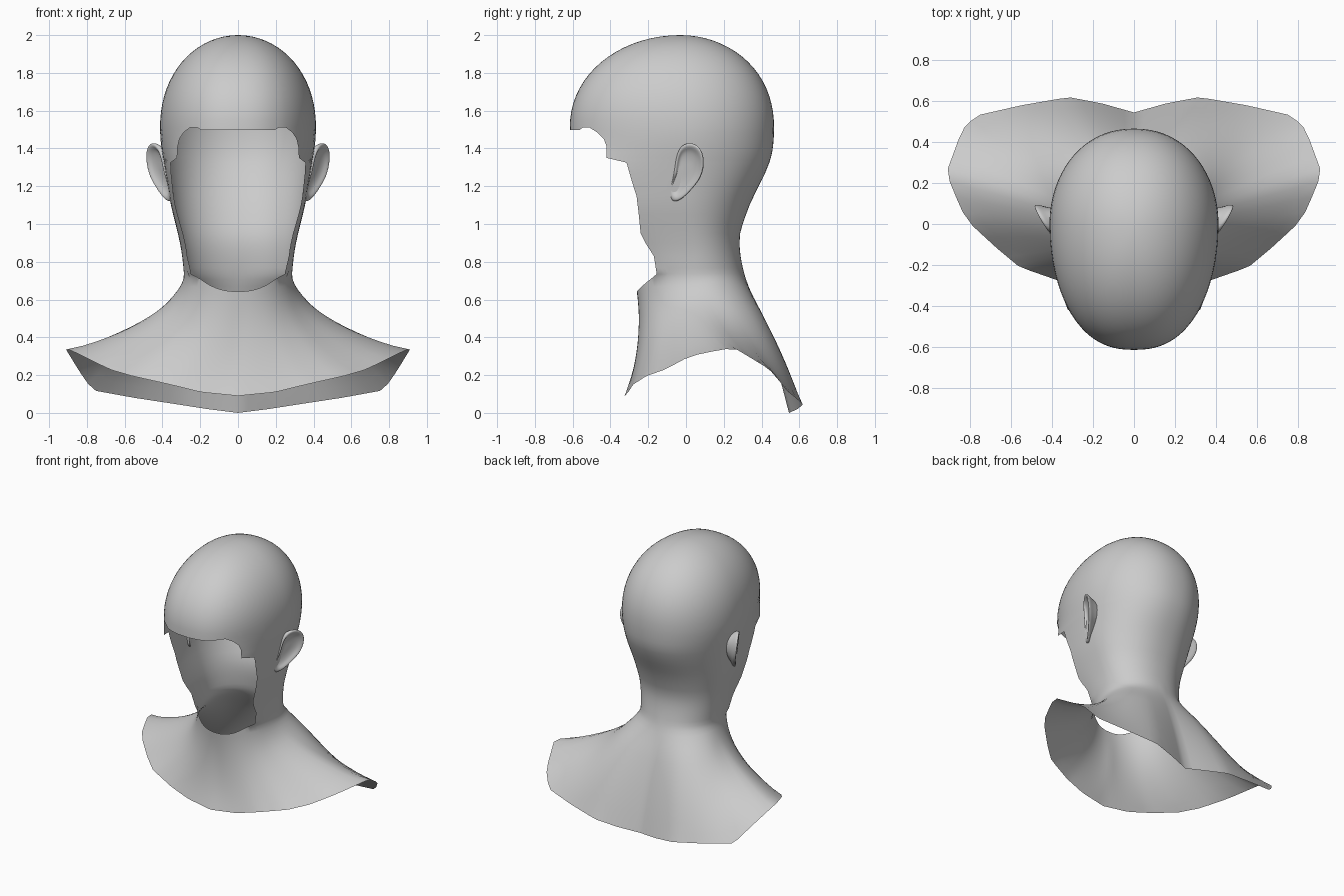
import bpy, bmesh
from math import sin, cos, pi, acos
from mathutils import Vector

if "Cube" in bpy.data.objects:
    bpy.data.objects.remove(bpy.data.objects["Cube"])


def lerp_table(rows, t):
    """Piecewise linear lookup; rows are (key, values...) with rising key."""
    if t <= rows[0][0]:
        return rows[0][1:]
    for a, b in zip(rows, rows[1:]):
        if t <= b[0]:
            f = (t - a[0]) / (b[0] - a[0])
            return [p + (q - p) * f for p, q in zip(a[1:], b[1:])]
    return rows[-1][1:]


def smooth_table(rows, t):
    """Lookup softened by averaging neighbouring samples."""
    s = [lerp_table(rows, t + d) for d in (-0.04, 0, 0.04)]
    return [(a + 2 * b + c) / 4 for a, b, c in zip(*s)]


def make_object(name, rings, closed=False, cap=False, subsurf=0):
    bm = bmesh.new()
    grid = [[bm.verts.new(p) if p else None for p in r] for r in rings]
    n = len(grid[0])
    for r, s in zip(grid, grid[1:]):
        for j in range(n if closed else n - 1):
            k = (j + 1) % n
            quad = (r[j], s[j], s[k], r[k])
            if all(quad):
                bm.faces.new(quad)
    if cap:
        bm.faces.new(grid[-1])
    bmesh.ops.remove_doubles(bm, verts=bm.verts, dist=1e-4)
    bmesh.ops.recalc_face_normals(bm, faces=bm.faces)
    top = max(bm.faces, key=lambda f: f.calc_center_median().z)
    if not closed and top.normal.z < 0:
        bmesh.ops.reverse_faces(bm, faces=bm.faces)
    for f in bm.faces:
        f.smooth = True
    me = bpy.data.meshes.new(name)
    bm.to_mesh(me)
    bm.free()
    ob = bpy.data.objects.new(name, me)
    bpy.context.collection.objects.link(ob)
    mir = ob.modifiers.new("mirror", 'MIRROR')
    mir.use_axis[0] = True
    if subsurf:
        sub = ob.modifiers.new("smooth", 'SUBSURF')
        sub.levels = sub.render_levels = subsurf
    return ob


M, N = 10, 30      # columns across the face opening, and round the rest


def ring(yf, w, ym, yb, z, split, is_open=False):
    """Half ring; the first M columns span the face opening."""
    pts = []
    for j in range(M + N + 1):
        if is_open and j < M:
            pts.append(None)
            continue
        a = split * j / M if j < M else split + (pi - split) * (j - M) / N
        c = cos(a)
        x = w * sin(a) ** (0.83 if c > 0 else 0.92) if 0 < j < M + N else 0.0
        y = ym + ((yf - ym) * c if c > 0 else (ym - yb) * c)
        pts.append(Vector((x, y, z)))
    return pts


rings = []
# Cranium dome
brow = acos(0.51 / 0.615)
for i in range(19):
    c = cos(pi / 2 * i / 18)
    s = (1 - c ** 2.12) ** 0.5 if i else 0
    ym = -0.03 * c
    rings.append(ring(ym + (-0.615 - ym) * s, 0.413 * s, ym,
                      ym + (0.466 - ym) * s, 1.51 + 0.49 * c, brow))
for j in range(M - 2):
    rings[-1][j].z -= 0.012

# Head sides: (z, front y, half width, middle y, back y)
head = [(0.66, -0.27, 0.287, 0.05, 0.325), (0.72, -0.30, 0.285, 0.05, 0.31),
        (0.85, -0.45, 0.297, 0.04, 0.284), (0.95, -0.58, 0.318, 0.02, 0.283),
        (1.10, -0.68, 0.356, 0.0, 0.335), (1.30, -0.72, 0.389, 0.0, 0.435),
        (1.38, -0.64, 0.402, 0.0, 0.458), (1.46, -0.615, 0.413, 0.0, 0.466)]
# Face opening edge: (z, y)
edge = [(0.735, -0.155), (0.83, -0.17), (0.90, -0.215),
        (0.95, -0.24), (1.05, -0.25), (1.15, -0.262), (1.22, -0.285),
        (1.325, -0.315), (1.35, -0.42), (1.41, -0.42), (1.45, -0.435),
        (1.485, -0.47)]
levels = sorted({e[0] for e in edge} | {0.765, 0.8, 0.865, 1.0, 1.1, 1.185,
                                        1.27, 1.38}, reverse=True)
for z in levels:
    yf, w, ym, yb = smooth_table(head, z)
    ye = lerp_table(edge, z)[0]
    rings.append(ring(yf, w, ym, yb, z, acos((ym - ye) / (ym - yf)), True))

# Neck ring, closed at the throat with a dip
neck = ring(-0.26, 0.286, 0.05, 0.313, 0.71, acos(0.235 / 0.31))
for j in range(M):
    neck[j].z -= 0.067 * cos(pi / 2 * j / M)
joint = len(rings)
rings.append(neck)

# Shoulder border: (turn, x, y, z)
border = [(0, 0, -0.325, 0.09), (0.1, 0.2, -0.305, 0.11),
          (0.2, 0.36, -0.28, 0.15), (0.3, 0.56, -0.21, 0.195),
          (0.36, 0.68, -0.11, 0.23), (0.42, 0.82, 0.02, 0.30),
          (0.48, 0.90, 0.2, 0.338), (0.51, 0.91, 0.27, 0.335),
          (0.58, 0.84, 0.46, 0.22), (0.63, 0.77, 0.53, 0.12),
          (0.74, 0.55, 0.58, 0.08), (0.84, 0.32, 0.62, 0.045),
          (0.92, 0.16, 0.59, 0.02), (1, 0, 0.545, 0)]
# Curve handle from neck to border: (turn, outward share, height)
handle = [(0, -0.7, 0.35), (0.15, -0.05, 0.37), (0.3, 0.04, 0.43),
          (0.5, 0.06, 0.505), (0.62, 0.25, 0.53), (0.78, 0.55, 0.48),
          (1, 0.52, 0.45)]
split = acos(0.235 / 0.31) / pi
for i in range(1, 15):
    t = i / 14
    row = []
    for j, p in enumerate(neck):
        u = split * j / M if j < M else split + (1 - split) * (j - M) / N
        b = Vector(lerp_table(border, u))
        k, hz = smooth_table(handle, u)
        h = p + (b - p) * k
        h.z = hz
        row.append(p * (1 - t) ** 2 + h * 2 * t * (1 - t) + b * t * t)
    rings.append(row)


def relax(first, last, start, times):
    """Even out part of the grid, keeping the open edges fixed."""
    end = M + N
    for _ in range(times):
        old = [[p and p.copy() for p in r] for r in rings]
        for i in range(first, last + 1):
            for j in range(start, end + 1):
                v = (old[i - 1][j] + old[i + 1][j]) / 2
                if 0 < j < end:
                    v = v / 2 + (old[i][j - 1] + old[i][j + 1]) / 4
                rings[i][j] = old[i][j].lerp(v, 0.5)


relax(joint + 1, len(rings) - 2, 0, 3)
relax(joint - 2, joint + 3, M + 3, 4)
make_object("head_and_shoulders", rings)

# Ears: outline seen from the side (y, z)
outline = [(-0.055, 1.34), (-0.035, 1.41), (0.02, 1.435), (0.075, 1.41),
           (0.1, 1.34), (0.085, 1.25), (0.035, 1.19), (-0.01, 1.14),
           (-0.065, 1.11), (-0.095, 1.15), (-0.08, 1.21), (-0.062, 1.27)]


def ear_loop(scale, depth, flat=1.0):
    pts = []
    for y, z in outline:
        y, z = 0.005 + (y - 0.005) * scale, 1.29 + (z - 1.29) * scale
        x = 0.416 + (0.58 * y + 0.13 * (z - 1.29)) * flat + depth
        pts.append(Vector((x, y, z)))
    return pts


make_object("ear", [ear_loop(0.8, -0.04, 0.3), ear_loop(0.9, -0.022, 0.8),
                    ear_loop(1.02, -0.008), ear_loop(1.0, 0.012),
                    ear_loop(0.86, 0.012), ear_loop(0.72, -0.008),
                    ear_loop(0.4, -0.016), ear_loop(0.15, -0.016)],
            closed=True, cap=True, subsurf=2)
